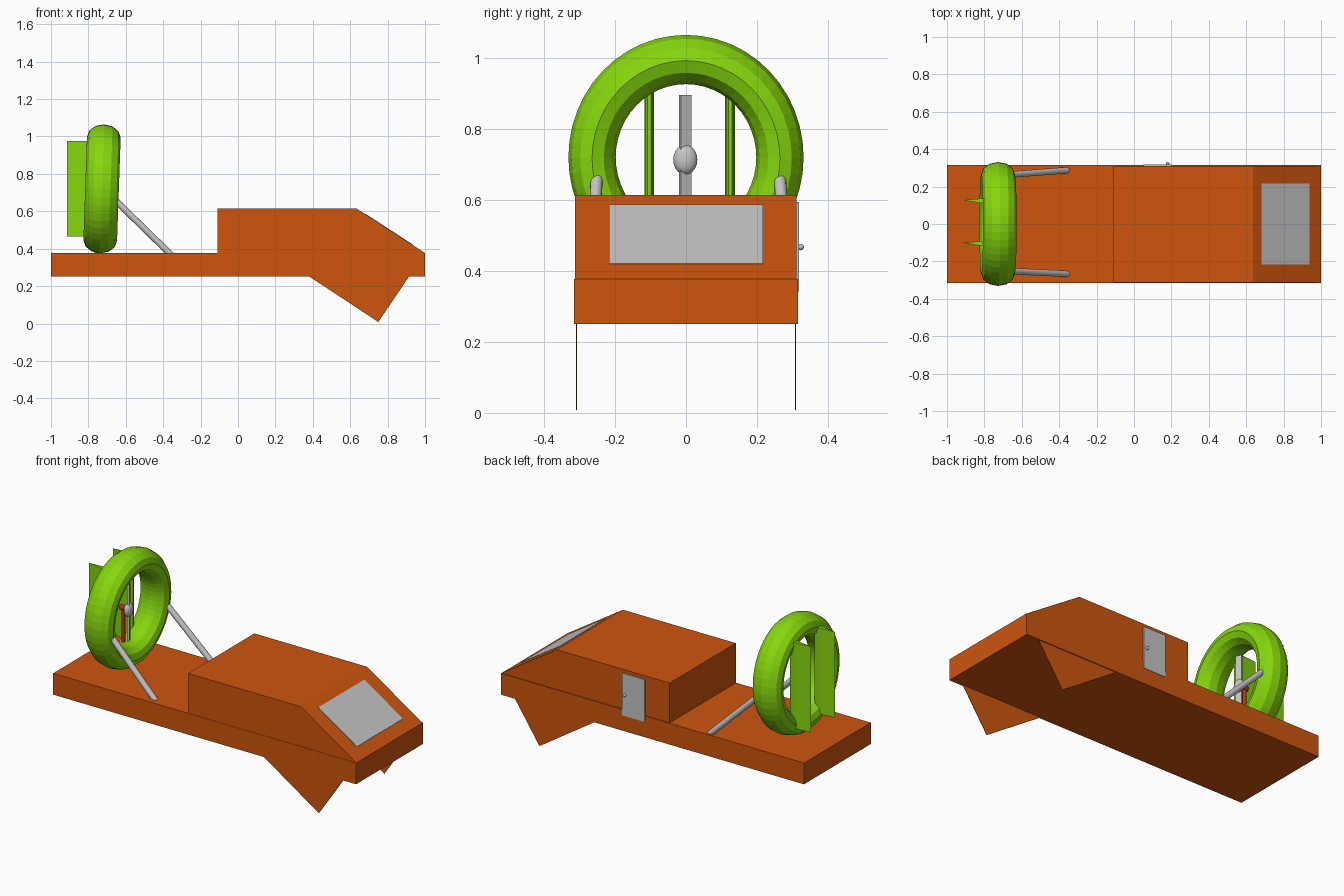
import bpy, bmesh, math
from mathutils import Vector, Matrix

if "Cube" in bpy.data.objects:
    bpy.data.objects.remove(bpy.data.objects["Cube"])


def material(name, rgb):
    m = bpy.data.materials.new(name)
    m.diffuse_color = (*rgb, 1)
    m.use_nodes = True
    m.node_tree.nodes["Principled BSDF"].inputs["Base Color"].default_value = m.diffuse_color
    return m


ORANGE = material("orange", (0.61, 0.09, 0.004))
GREEN = material("lime_green", (0.24, 0.68, 0.004))
GREY = material("light_grey", (0.56, 0.56, 0.56))
RED = material("red", (0.5, 0.03, 0.006))


def finish(name, bm, mat):
    bmesh.ops.recalc_face_normals(bm, faces=bm.faces)
    me = bpy.data.meshes.new(name)
    bm.to_mesh(me)
    bm.free()
    me.materials.append(mat)
    ob = bpy.data.objects.new(name, me)
    bpy.context.collection.objects.link(ob)
    return ob


def smooth(ob, angle=40):
    bpy.ops.object.select_all(action='DESELECT')
    ob.select_set(True)
    bpy.context.view_layer.objects.active = ob
    bpy.ops.object.shade_smooth_by_angle(angle=math.radians(angle))


def prism(name, points, offset, mat):
    """Extrude a flat outline of 3D points by an offset vector."""
    bm = bmesh.new()
    face = bm.faces.new([bm.verts.new(p) for p in points])
    ext = bmesh.ops.extrude_face_region(bm, geom=[face])
    moved = [v for v in ext["geom"] if isinstance(v, bmesh.types.BMVert)]
    bmesh.ops.translate(bm, verts=moved, vec=offset)
    return finish(name, bm, mat)


def side_prism(name, xz, y0, y1, mat):
    return prism(name, [(x, y0, z) for x, z in xz], (0, y1 - y0, 0), mat)


def rod(name, a, b, radius, mat, sides=16):
    a, b = Vector(a), Vector(b)
    bm = bmesh.new()
    rot = (b - a).to_track_quat('Z', 'Y').to_matrix().to_4x4()
    bmesh.ops.create_cone(bm, cap_ends=True, segments=sides, radius1=radius,
                          radius2=radius, depth=(b - a).length,
                          matrix=Matrix.Translation((a + b) / 2) @ rot)
    smooth(finish(name, bm, mat))


def ball(name, centre, size, mat):
    bm = bmesh.new()
    bmesh.ops.create_uvsphere(bm, u_segments=16, v_segments=10, radius=1,
                              matrix=Matrix.Translation(centre) @ Matrix.Diagonal((*size, 1)))
    smooth(finish(name, bm, mat))


# flat hull and wedge-nosed cabin
side_prism("hull", [(-1, .25), (1, .25), (1, .377), (-1, .377)], -.315, .316, ORANGE)
side_prism("cabin", [(-.11, .377), (-.11, .614), (.635, .614), (1, .377)],
           -.313, .311, ORANGE)

# triangular fins below the nose
for side, y in (("right", -.308), ("left", .309)):
    side_prism("fin_" + side, [(.38, .252), (.75, .008), (.915, .252)],
               y - .0015, y + .0015, ORANGE)

# windshield plate on the sloping nose
def slope(x):
    return .614 - (x - .635) * .237 / .365


side_prism("windshield", [(.68, slope(.68) - .002), (.935, slope(.935) - .002),
                          (.937, slope(.935) + .002), (.682, slope(.68) + .002)],
           -.217, .217, GREY)

# door and knob on the left side
side_prism("door", [(.05, .342), (.2, .342), (.2, .594), (.05, .594)], .308, .3185, GREY)
ball("door_knob", (.18, .323, .467), (.009, .009, .009), GREY)

# fan duct ring: oval section swept round a slightly tilted axis
CENTRE = Vector((-.727, 0, .72))
MAJOR, MINOR = 48, 12
bm = bmesh.new()
loops = []
for i in range(MAJOR):
    a = math.tau * i / MAJOR
    loop = []
    for j in range(MINOR):
        t = math.tau * j / MINOR
        r = .27 + .068 * math.cos(t)
        loop.append(bm.verts.new((.09 * math.sin(t), .98 * r * math.cos(a), 1.02 * r * math.sin(a))))
    loops.append(loop)
for i in range(MAJOR):
    p, q = loops[i], loops[(i + 1) % MAJOR]
    for j in range(MINOR):
        k = (j + 1) % MINOR
        bm.faces.new((p[j], q[j], q[k], p[k]))
bm.transform(Matrix.Translation(CENTRE) @ Matrix.Rotation(math.radians(2), 4, 'Y'))
finish("fan_ring", bm, GREEN)

# two teardrop rudders behind the fan
half = [(-.83, .011), (-.805, .0135), (-.787, .011), (-.778, .005)]
outline = [(-.915, .004)] + half + [(x, -y) for x, y in reversed(half)]
for name, y in (("rudder_right", -.104), ("rudder_left", .124)):
    smooth(prism(name, [(x, y + dy, .465) for x, dy in outline], (0, 0, .512), GREEN))

# propeller: twisted two-ended blade and oval hub
bm = bmesh.new()
bmesh.ops.create_cube(bm, size=1, matrix=Matrix.Translation((-.72, -.002, .713))
                      @ Matrix.Rotation(math.radians(25), 4, 'Z')
                      @ Matrix.Diagonal((.013, .034, .366, 1)))
finish("propeller_blade", bm, GREY)
ball("propeller_hub", (-.72, -.002, .713), (.022, .034, .042), GREY)

# engine post and shaft
rod("engine_post", (-.757, 0, .37), (-.757, 0, .725), .011, RED)
rod("engine_shaft", (-.775, 0, .715), (-.72, 0, .715), .016, RED)

# braces from deck to ring
rod("brace_right", (-.35, -.267, .36), (-.69, -.25, .692), .017, GREY)
rod("brace_left", (-.35, .288, .36), (-.69, .262, .692), .017, GREY)
